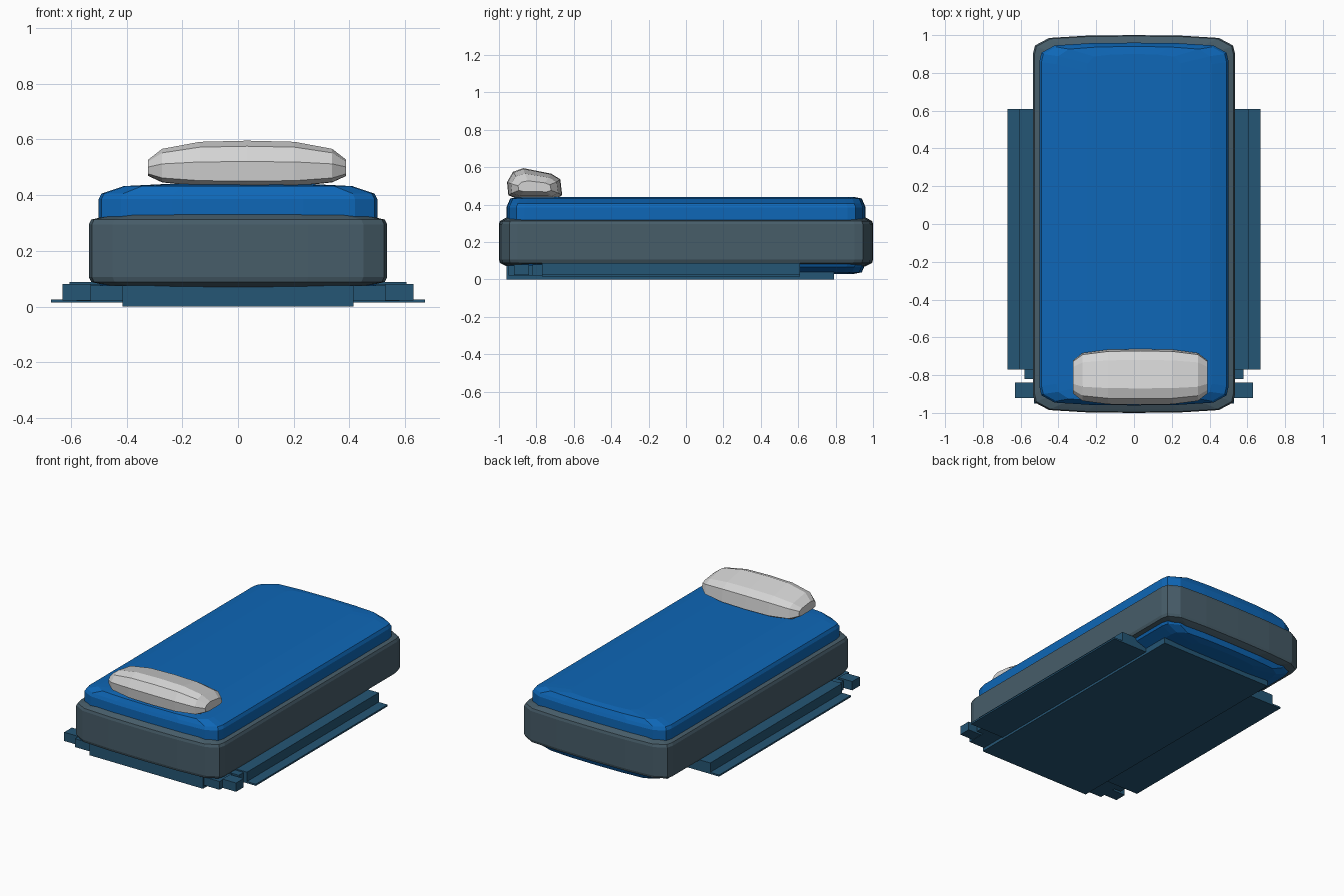
import bpy, bmesh, math

if "Cube" in bpy.data.objects:
    bpy.data.objects.remove(bpy.data.objects["Cube"])


def material(name, rgb):
    m = bpy.data.materials.new(name)
    lin = [((c / 255 + 0.055) / 1.055) ** 2.4 for c in rgb]
    m.diffuse_color = (*lin, 1)
    m.use_nodes = True
    m.node_tree.nodes["Principled BSDF"].inputs["Base Color"].default_value = m.diffuse_color
    return m


BLUE = material("blue_fabric", (14, 103, 183))
SLATE = material("slate_grey", (71, 93, 105))
FRAME = material("dark_blue_frame", (37, 86, 117))
WHITE = material("pillow_white", (212, 212, 212))


def finish(bm, name, mat):
    bmesh.ops.recalc_face_normals(bm, faces=bm.faces)
    me = bpy.data.meshes.new(name)
    bm.to_mesh(me)
    bm.free()
    me.materials.append(mat)
    ob = bpy.data.objects.new(name, me)
    bpy.context.collection.objects.link(ob)
    return ob


def loft(name, sections, mat):
    """Skin a list of closed loops and cap both ends."""
    bm = bmesh.new()
    loops = [[bm.verts.new(p) for p in s] for s in sections]
    n = len(loops[0])
    for a, b in zip(loops, loops[1:]):
        for i in range(n):
            j = (i + 1) % n
            bm.faces.new((a[i], a[j], b[j], b[i]))
    bm.faces.new(loops[0])
    bm.faces.new(loops[-1])
    return finish(bm, name, mat)


# Rounded plan outline shared by the mattress and its surround
quarter = [(1, 0.45), (1, 0.9), (0.98, 0.945), (0.84, 0.985), (0.47, 0.997)]
half = quarter + [(0, 1)] + [(-x, y) for x, y in reversed(quarter)]
outline = half + [(-x, -y) for x, y in half]


def cushion(name, rings, mid, mat):
    """Rings give half width, half length and height; mirrored below mid."""
    allr = [(x, y, 2 * mid - z) for x, y, z in reversed(rings)] + rings
    loft(name, [[(u * x, v * y, z) for u, v in outline] for x, y, z in allr], mat)


# Blue mattress, running right through the surround
cushion("mattress", [(0.5, 0.96, 0.385), (0.49, 0.952, 0.405),
                     (0.41, 0.94, 0.432), (0.25, 0.90, 0.44)], 0.235, BLUE)

# Grey padded surround
cushion("mattress_surround", [(0.535, 1.0, 0.295), (0.527, 0.995, 0.312),
                              (0.49, 0.98, 0.32), (0.435, 0.96, 0.33)], 0.2, SLATE)

# Pillow: side profile lofted across the width, shrinking to the ends
profile = [(-0.95, 0.45), (-0.957, 0.52), (-0.925, 0.575), (-0.87, 0.595),
           (-0.72, 0.565), (-0.672, 0.535), (-0.662, 0.45), (-0.70, 0.428), (-0.90, 0.43)]
cy, cz = -0.81, 0.49
stations = [(0.355, 0.6, 0.35), (0.305, 0.86, 0.72), (0.17, 0.98, 0.96)]
stations = [(-x, a, b) for x, a, b in stations] + [(0, 1, 1)] + stations[::-1]
loft("pillow", [[(0.033 + x, cy + (y - cy) * a, cz + (z - cz) * b) for y, z in profile]
                for x, a, b in stations], WHITE)


def box(name, x, y, z):
    bm = bmesh.new()
    bmesh.ops.create_cube(bm, size=1)
    for v in bm.verts:
        v.co = [r[0] if c < 0 else r[1] for c, r in zip(v.co, (x, y, z))]
    return finish(bm, name, FRAME)


# Base slab
box("base_slab", (-0.415, 0.415), (-0.96, 0.79), (0, 0.075))

# Side rails, flanges and front brackets on both sides
parts = [
    ("side_flange", (0.41, 0.67), (-0.77, 0.61), (0.015, 0.026)),
    ("side_rail", (0.41, 0.605), (-0.77, 0.61), (0.026, 0.088)),
    ("rail_end", (0.41, 0.58), (-0.82, -0.77), (0.02, 0.08)),
    ("bracket_arm", (0.41, 0.53), (-0.95, -0.82), (0.02, 0.075)),
    ("bracket_block", (0.53, 0.63), (-0.92, -0.84), (0.022, 0.08)),
]
for side, s in (("left", -1), ("right", 1)):
    for name, x, y, z in parts:
        box(f"{name}_{side}", sorted(s * c for c in x), y, z)
